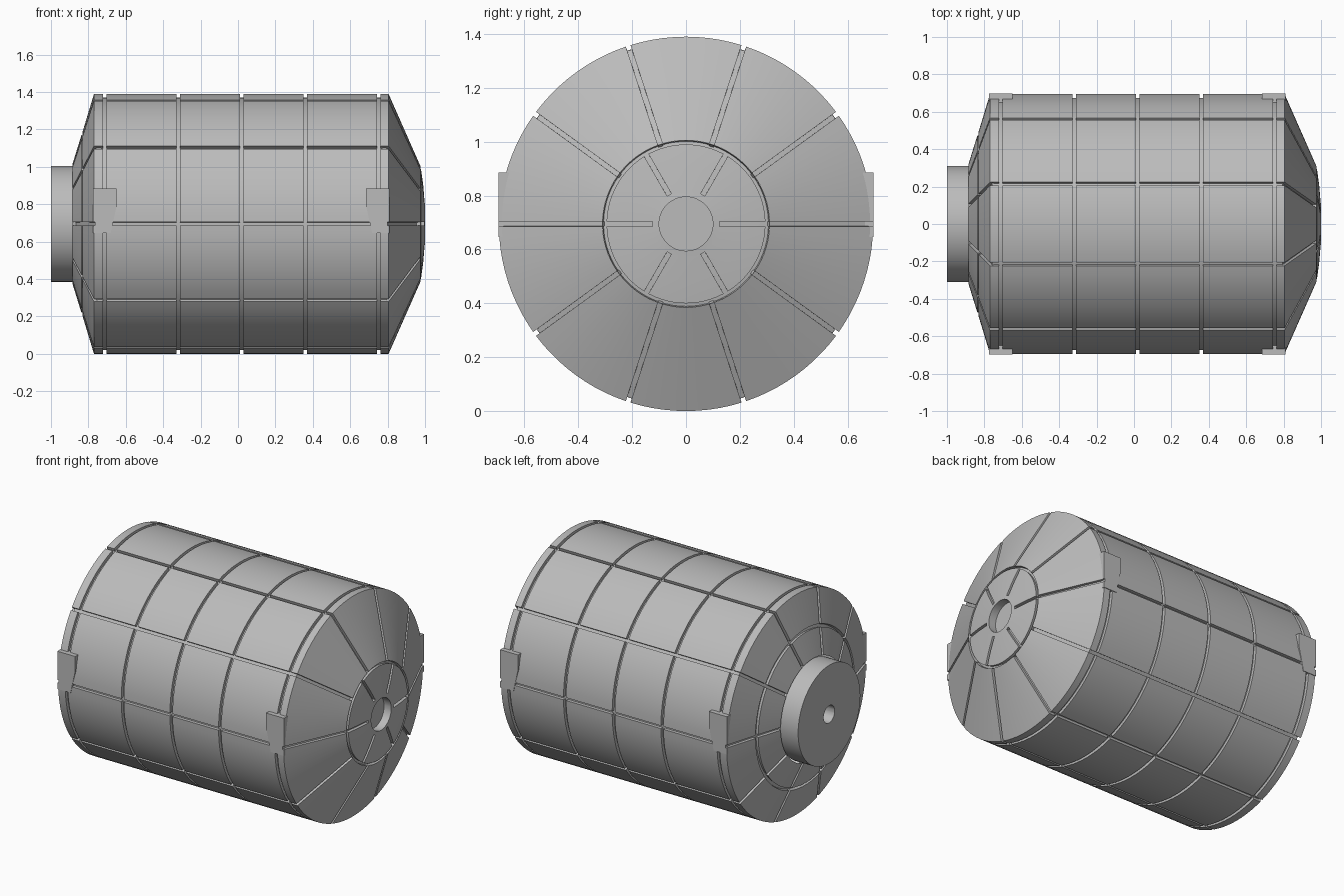
import bpy
import bmesh
from math import asin, pi, cos, sin
from mathutils import Vector

RADIUS = 0.695      # drum radius, also height of its axis
HALF = 0.009        # half the width of a groove
DEPTH = 0.02        # groove depth

if "Cube" in bpy.data.objects:
    bpy.data.objects.remove(bpy.data.objects["Cube"], do_unlink=True)

grey = bpy.data.materials.new("mid_grey")
grey.use_nodes = True
colour = (0.5, 0.5, 0.5, 1)
grey.diffuse_color = colour
grey.node_tree.nodes["Principled BSDF"].inputs["Base Color"].default_value = colour


def finish(name, bm):
    mesh = bpy.data.meshes.new(name)
    bm.to_mesh(mesh)
    bm.free()
    mesh.materials.append(grey)
    obj = bpy.data.objects.new(name, mesh)
    bpy.context.collection.objects.link(obj)
    bpy.ops.object.select_all(action='DESELECT')
    obj.select_set(True)
    bpy.context.view_layer.objects.active = obj
    bpy.ops.object.shade_smooth_by_angle()
    return obj


def revolve(name, profile, sectors, segments, fill=None):
    """Turn (x, radius, kind) points about the x axis. The strip after a point is
    'plain', a sunken 'ring', or has sunken 'slot' cells at each sector border."""
    bm = bmesh.new()
    rows, cols = len(profile) - 1, sectors * (segments + 1)
    points = [Vector(p[:2]) for p in profile]
    sides = [Vector((a.y - b.y, b.x - a.x)).normalized()
             for a, b in zip(points, points[1:])]
    normals = [(sides[max(i - 1, 0)] + sides[min(i, rows - 1)]).normalized()
               for i in range(rows + 1)]
    cache = {}

    def vert(i, j, low):
        j %= cols
        key = (i, j, low)
        if key not in cache:
            sector, k = divmod(j, segments + 1)
            step = 2 * pi / sectors
            edge = asin(HALF / points[i].y)
            angle = sector * step - edge
            if k:
                angle += 2 * edge + (k - 1) * (step - 2 * edge) / segments
            x, r = points[i] - normals[i] * (DEPTH if low else 0)
            cache[key] = bm.verts.new((x, r * cos(angle), RADIUS + r * sin(angle)))
        return cache[key]

    def sunken(i, j):
        if not 0 <= i < rows:
            return False
        kind = profile[i][2]
        return kind == 'ring' or (kind == 'slot' and j % (segments + 1) == 0)

    for i in range(rows):
        for j in range(cols):
            low = sunken(i, j)
            corners = [(i, j), (i, j + 1), (i + 1, j + 1), (i + 1, j)]
            bm.faces.new([vert(*c, low) for c in corners])
            if low:
                around = [(i - 1, j), (i, (j + 1) % cols), (i + 1, j), (i, (j - 1) % cols)]
                for k, cell in enumerate(around):
                    if not sunken(*cell):
                        a, b = corners[k], corners[(k + 1) % 4]
                        bm.faces.new([vert(*a, False), vert(*b, False),
                                      vert(*b, True), vert(*a, True)])
    # floor of a blind hole at one end
    if fill == 'start':
        bm.faces.new([vert(0, j, False) for j in reversed(range(cols))])
    elif fill == 'end':
        bm.faces.new([vert(rows, j, False) for j in range(cols)])
    return finish(name, bm)


# Drum with tapered ends and panel grooves
drum = [(-0.885, 0.32, 'slot'), (-0.837, 0.475, 'ring'), (-0.831, 0.493, 'slot'),
        (-0.77, RADIUS, 'slot')]
for x in (-0.712, -0.32, 0.02, 0.36, 0.752):
    drum += [(x - HALF, RADIUS, 'ring'), (x + HALF, RADIUS, 'slot')]
drum += [(0.805, RADIUS, 'slot'), (0.975, 0.31, 'plain')]
revolve("drum", drum, 10, 10)

# Shallow domed hub with spoke slots and a blind hole
revolve("hub_cap", [(0.975, 0.31, 'ring'), (0.978, 0.295, 'slot'), (0.99, 0.21, 'slot'),
                    (0.997, 0.125, 'plain'), (1.0, 0.1, 'plain'), (0.95, 0.1, 'plain')],
        6, 12, 'end')

# Neck disc with a small blind hole
revolve("neck", [(-0.92, 0.055, 'plain'), (-1.0, 0.055, 'plain'),
                 (-1.0, 0.31, 'plain'), (-0.87, 0.31, 'plain')], 8, 9, 'start')

# Side brackets: tapered plates at both ends, front and back
outline = [(0.792, 0.885), (0.667, 0.885), (0.667, 0.79), (0.699, 0.647),
           (0.792, 0.647), (0.792, 0.685), (0.782, 0.685), (0.782, 0.705), (0.792, 0.705)]
for end, end_name in ((-1, "right"), (1, "left")):
    for side, side_name in ((-1, "front"), (1, "back")):
        bm = bmesh.new()
        inner, outer = [[bm.verts.new((0.018 + end * x, side * y, z)) for x, z in outline]
                        for y in (0.65, 0.697)]
        bm.faces.new(inner)
        bm.faces.new(outer)
        for k in range(len(outline)):
            bm.faces.new([inner[k - 1], inner[k], outer[k], outer[k - 1]])
        bmesh.ops.recalc_face_normals(bm, faces=bm.faces)
        finish(side_name + "_" + end_name + "_bracket", bm)
